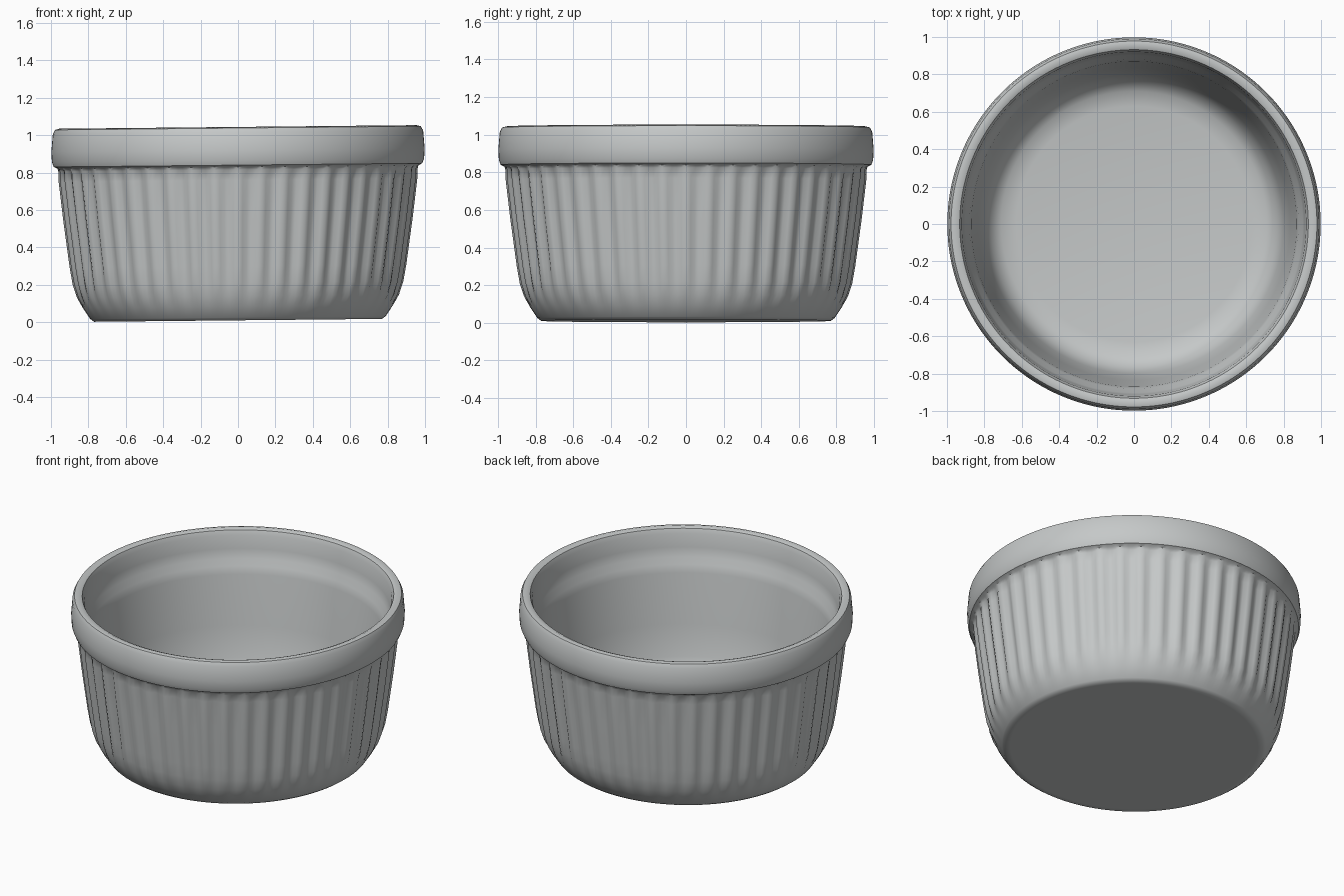
import bpy
import bmesh
import math

if "Cube" in bpy.data.objects:
    bpy.data.objects.remove(bpy.data.objects["Cube"], do_unlink=True)

SEGMENTS = 240
FLUTES = 48
TILT = 0.01

# Glazed ceramic colour
glaze = bpy.data.materials.new("grey_glaze")
glaze.use_nodes = True
colour = (0.56, 0.58, 0.58, 1)
glaze.diffuse_color = colour
glaze.node_tree.nodes["Principled BSDF"].inputs["Base Color"].default_value = colour

# Profile from base centre, up the outside, over the rim, down to the inner floor:
# radius, height, flute depth
profile = [
    (0.74, 0.01, 0), (0.77, 0.01, 0), (0.79, 0.025, 0),
    (0.83, 0.085, 0), (0.857, 0.14, 0.004), (0.875, 0.21, 0.009),
    (0.888, 0.30, 0.012), (0.922, 0.55, 0.012), (0.947, 0.76, 0.012),
    (0.955, 0.815, 0.006), (0.965, 0.83, 0), (0.985, 0.84, 0),
    (0.995, 0.865, 0), (0.998, 0.92, 0), (0.99, 1.015, 0),
    (0.978, 1.038, 0), (0.955, 1.044, 0), (0.932, 1.034, 0),
    (0.92, 1.005, 0), (0.912, 0.92, 0), (0.902, 0.86, 0),
    (0.88, 0.82, 0), (0.87, 0.77, 0), (0.835, 0.45, 0),
    (0.80, 0.25, 0), (0.765, 0.155, 0), (0.71, 0.115, 0), (0.63, 0.10, 0),
]


def make_ring(bm, radius, height, flute):
    ring = []
    for i in range(SEGMENTS):
        angle = math.tau * i / SEGMENTS
        r = radius + flute * math.cos(FLUTES * angle)
        x, y = r * math.cos(angle), r * math.sin(angle)
        ring.append(bm.verts.new((x, y, height + TILT * x)))
    return ring


# Fluted dish with a raised band around the rim
bm = bmesh.new()
rings = [make_ring(bm, *point) for point in profile]
for low, high in zip(rings, rings[1:]):
    for i in range(SEGMENTS):
        j = (i + 1) % SEGMENTS
        bm.faces.new((low[i], low[j], high[j], high[i]))

# Underside and inner floor
bm.faces.new(list(reversed(rings[0])))
bm.faces.new(rings[-1])
bmesh.ops.recalc_face_normals(bm, faces=bm.faces)

mesh = bpy.data.meshes.new("fluted_dish")
bm.to_mesh(mesh)
bm.free()
mesh.materials.append(glaze)
dish = bpy.data.objects.new("fluted_dish", mesh)
bpy.context.collection.objects.link(dish)

bpy.ops.object.select_all(action="DESELECT")
dish.select_set(True)
bpy.context.view_layer.objects.active = dish
bpy.ops.object.shade_smooth_by_angle(angle=math.radians(40))
